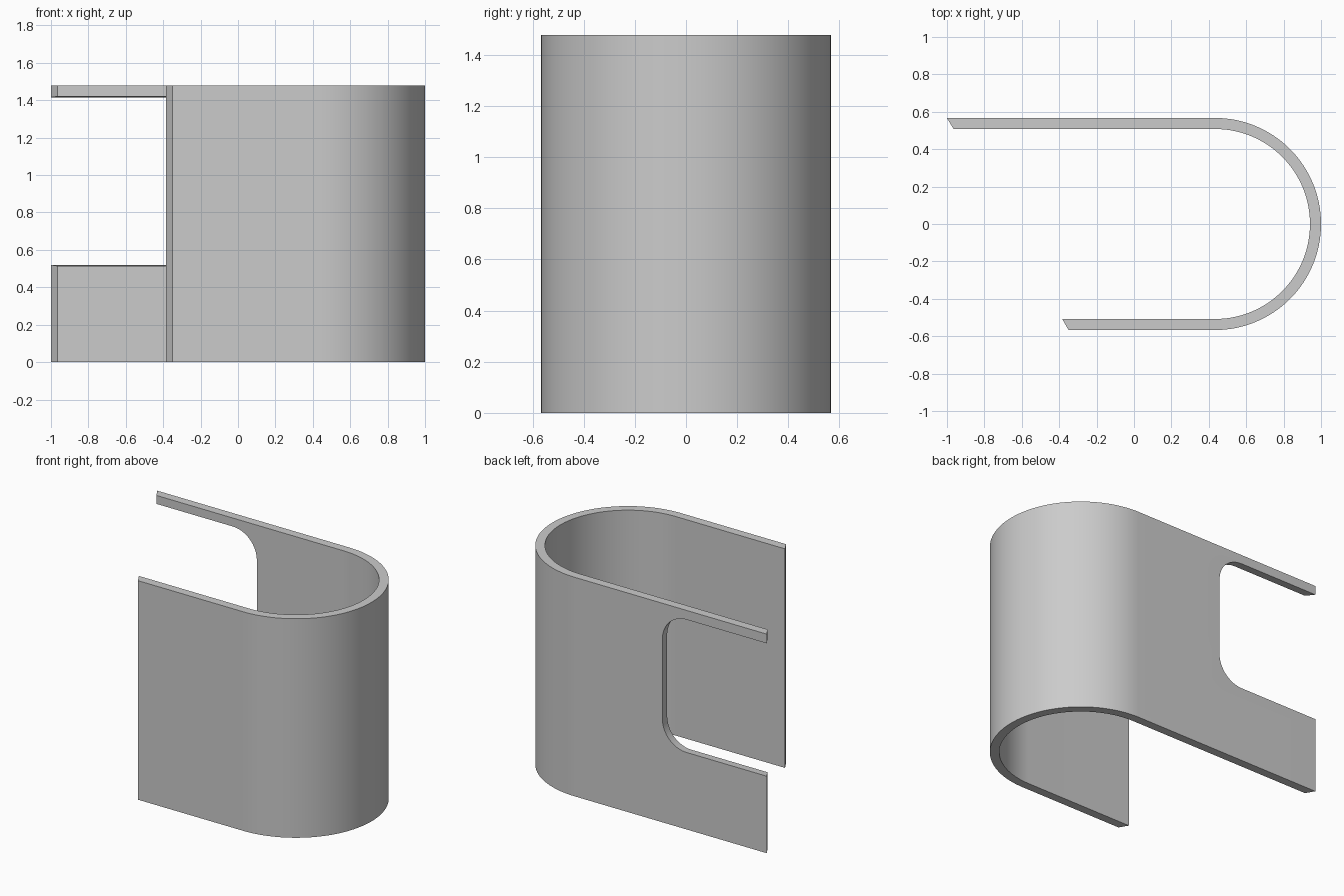
import bpy, bmesh, math
from mathutils import Vector

if "Cube" in bpy.data.objects:
    bpy.data.objects.remove(bpy.data.objects["Cube"], do_unlink=True)

HEIGHT = 1.478
OUTER, INNER = 0.567, 0.508      # bend radii
BEND_X = 1 - OUTER               # centre of the bend
SEGMENTS = 64


def arc(cx, cy, radius, start, end, steps):
    """Points on an arc, angles in degrees."""
    angles = [math.radians(start + (end - start) * i / steps) for i in range(steps + 1)]
    return [(cx + radius * math.cos(a), cy + radius * math.sin(a)) for a in angles]


def loft(name, bottom, top):
    """Closed solid between two matching rings of points."""
    bm = bmesh.new()
    rings = [[bm.verts.new(p) for p in ring] for ring in (bottom, top)]
    for ring in rings:
        bm.faces.new(ring)
    count = len(bottom)
    for i in range(count):
        j = (i + 1) % count
        bm.faces.new((rings[0][i], rings[0][j], rings[1][j], rings[1][i]))
    bmesh.ops.recalc_face_normals(bm, faces=bm.faces)
    mesh = bpy.data.meshes.new(name)
    bm.to_mesh(mesh)
    bm.free()
    obj = bpy.data.objects.new(name, mesh)
    bpy.context.collection.objects.link(obj)
    return obj


def slot_ring(y, inset):
    """Slot outline, open to the left, with rounded right corners."""
    low, high, end, r = 0.514 + inset, 1.421 - inset, -0.215 - inset, 0.18
    outline = [(-1.2, low)]
    outline += arc(end - r, low + r, r, -90, 0, 16)
    outline += arc(end - r, high - r, r, 0, 90, 16)
    outline.append((-1.2, high))
    return [(x, y, z) for x, z in outline]


# U-shaped wall with mitred ends
profile = [(-0.35, -OUTER)]
profile += arc(BEND_X, 0, OUTER, -90, 90, SEGMENTS)
profile += [(-1, OUTER), (-0.965, INNER)]
profile += arc(BEND_X, 0, INNER, 90, -90, SEGMENTS)
profile.append((-0.384, -INNER))
wall = loft("curved_wall",
            [(x, y, 0) for x, y in profile],
            [(x, y, HEIGHT) for x, y in profile])

# Open slot through the long back side, slightly tapered
cutter = loft("slot_cutter", slot_ring(0.45, -0.005), slot_ring(0.63, 0.011))
cutter.hide_render = True
cut = wall.modifiers.new("slot", "BOOLEAN")
cut.operation = "DIFFERENCE"
cut.solver = "EXACT"
cut.object = cutter

bpy.ops.object.select_all(action="DESELECT")
wall.select_set(True)
bpy.context.view_layer.objects.active = wall
bpy.ops.object.modifier_apply(modifier=cut.name)
bpy.data.objects.remove(cutter, do_unlink=True)

# Plain grey finish
grey = bpy.data.materials.new("plain_grey")
grey.use_nodes = True
color = (0.6, 0.6, 0.6, 1)
grey.diffuse_color = color
grey.node_tree.nodes["Principled BSDF"].inputs["Base Color"].default_value = color
wall.data.materials.clear()
wall.data.materials.append(grey)
for face in wall.data.polygons:
    face.material_index = 0
bpy.ops.object.shade_smooth_by_angle(angle=math.radians(30))
